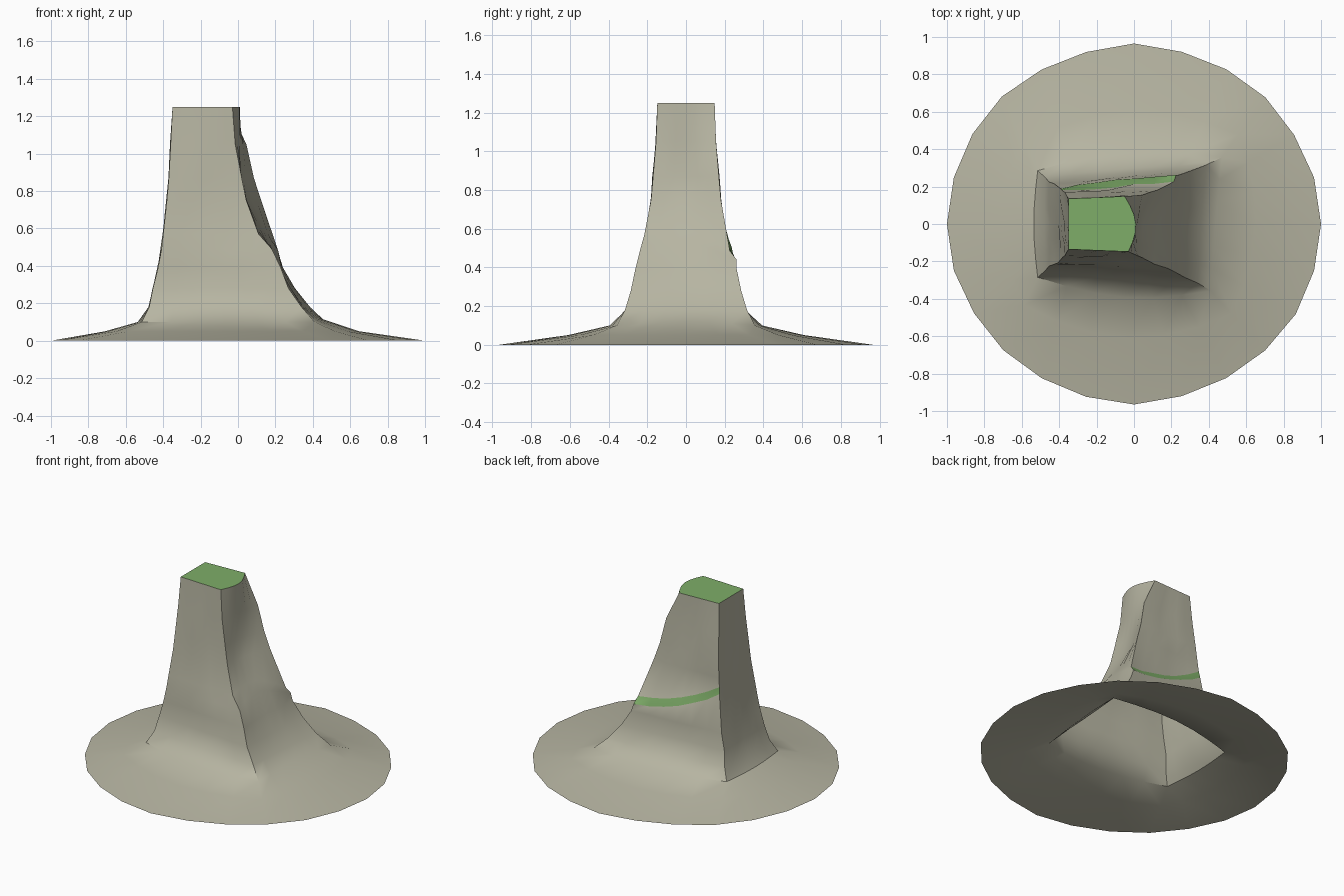
import bpy, bmesh, math, random
from mathutils import Vector

random.seed(4)
cube = bpy.data.objects.get("Cube")
if cube:
    bpy.data.objects.remove(cube, do_unlink=True)


def material(name, color):
    m = bpy.data.materials.new(name)
    m.use_nodes = True
    m.diffuse_color = (*color, 1)
    m.node_tree.nodes["Principled BSDF"].inputs["Base Color"].default_value = (*color, 1)
    return m


stone = material("pale stone", (0.47, 0.46, 0.36))
grass = material("grass green", (0.21, 0.42, 0.14))

# Pillar outline by height: z, left x, half depth at left,
# front right x, back right x, half depth at right, bulge of the right side
LEVELS = [
    (0.10, -0.515, 0.285, 0.41, 0.47, 0.357, -0.005),
    (0.18, -0.475, 0.25, 0.34, 0.385, 0.315, -0.005),
    (0.28, -0.455, 0.225, 0.27, 0.305, 0.285, -0.005),
    (0.40, -0.425, 0.215, 0.225, 0.235, 0.26, -0.01),
    (0.48, -0.41, 0.21, 0.19, 0.215, 0.24, 0.0),
    (0.57, -0.40, 0.20, 0.11, 0.19, 0.215, -0.005),
    (0.70, -0.385, 0.18, 0.055, 0.14, 0.185, -0.03),
    (0.87, -0.37, 0.17, 0.02, 0.085, 0.17, -0.025),
    (1.05, -0.36, 0.15, -0.015, 0.045, 0.155, 0.0),
    (1.25, -0.35, 0.135, -0.03, -0.05, 0.148, 0.05),
]
N = 6                       # segments per side
COUNT = 4 * N
FRONT, RIGHT, BACK, LEFT = range(4)


def outline(z):
    z = min(max(z, LEVELS[0][0]), LEVELS[-1][0])
    for a, b in zip(LEVELS, LEVELS[1:]):
        if z <= b[0]:
            f = (z - a[0]) / (b[0] - a[0])
            return [p + (q - p) * f for p, q in zip(a, b)]


def wall_point(side, t, z):
    _, xl, dl, xf, xb, dr, bulge = outline(z)
    corners = [Vector((xl, -dl, z)), Vector((xf, -dr, z)),
               Vector((xb, dr, z)), Vector((xl, dl, z))]
    p = corners[side].lerp(corners[(side + 1) % 4], t)
    s = math.sin(math.pi * t)
    # flare the foot into the skirt along the front and back
    flare = s * 0.07 * max(0, (0.22 - z) / 0.12) ** 1.5
    if side == RIGHT:
        p.x += bulge * s
    elif side == FRONT:
        p.y -= flare
    elif side == BACK:
        p.y += flare
    else:
        p.x -= flare * 0.3
    return p


def band_height(side, t, z, top):
    # The ledge falls across the back; the right side has an arched crest
    left, right = (0.69, 0.485) if top else (0.645, 0.44)
    front = z
    if side == BACK:
        return right + (left - right) * t ** 1.7
    if side == LEFT:
        return left + (front - left) * t
    if side == RIGHT:
        return front + (right - front) * t + 0.07 * math.sin(math.pi * t)
    return front


def ring(z, band=None):
    points = []
    for i in range(COUNT):
        side, t = i // N, (i % N) / N
        h = z if band is None else band_height(side, t, z, band == "top")
        p = wall_point(side, t, h)
        if side == BACK and band:
            p.y += -0.012 if band == "top" else 0.012
        if i % N and 0.2 < z < 1.2:
            p.x += random.uniform(-0.005, 0.005)
            p.y += random.uniform(-0.005, 0.005)
        points.append(p)
    return points


# Skirt rings, from the round rim in to the foot of the pillar
foot = ring(0.10)
for i, p in enumerate(foot):
    p.z += 0.02 * math.sin(math.pi * (i % N) / N) * (i // N == RIGHT)
rim = []
for i in range(COUNT):
    a = math.radians(225 + i * 360 / COUNT)
    r = 1 if i % N == N // 2 else random.uniform(0.985, 1.0)
    rim.append(Vector((r * math.cos(a), 0.965 * r * math.sin(a), 0)))
middle = [p.lerp(q, 0.38) for p, q in zip(foot, rim)]
for p in middle:
    p.z = 0.05

rings = [rim, middle, foot, ring(0.18), ring(0.28), ring(0.39),
         ring(0.49, "bottom"), ring(0.57, "top")]
ledge_row = len(rings) - 2
rings += [ring(z) for z in (0.75, 0.87, 1.05, 1.25)]

# Loft the rings into one open shell with a grassy cap and ledge
bm = bmesh.new()
rows = [[bm.verts.new(p) for p in r] for r in rings]
for k, (low, high) in enumerate(zip(rows, rows[1:])):
    for i in range(COUNT):
        j = (i + 1) % COUNT
        face = bm.faces.new((low[i], low[j], high[j], high[i]))
        if k == ledge_row and i // N == BACK:
            face.material_index = 1
cap = bm.faces.new(rows[-1])
cap.material_index = 1

mesh = bpy.data.meshes.new("rock_pillar")
bm.to_mesh(mesh)
bm.free()
mesh.materials.append(stone)
mesh.materials.append(grass)
pillar = bpy.data.objects.new("rock_pillar", mesh)
bpy.context.collection.objects.link(pillar)
bpy.ops.object.select_all(action="DESELECT")
pillar.select_set(True)
bpy.context.view_layer.objects.active = pillar
bpy.ops.object.shade_smooth_by_angle(angle=math.radians(38))
